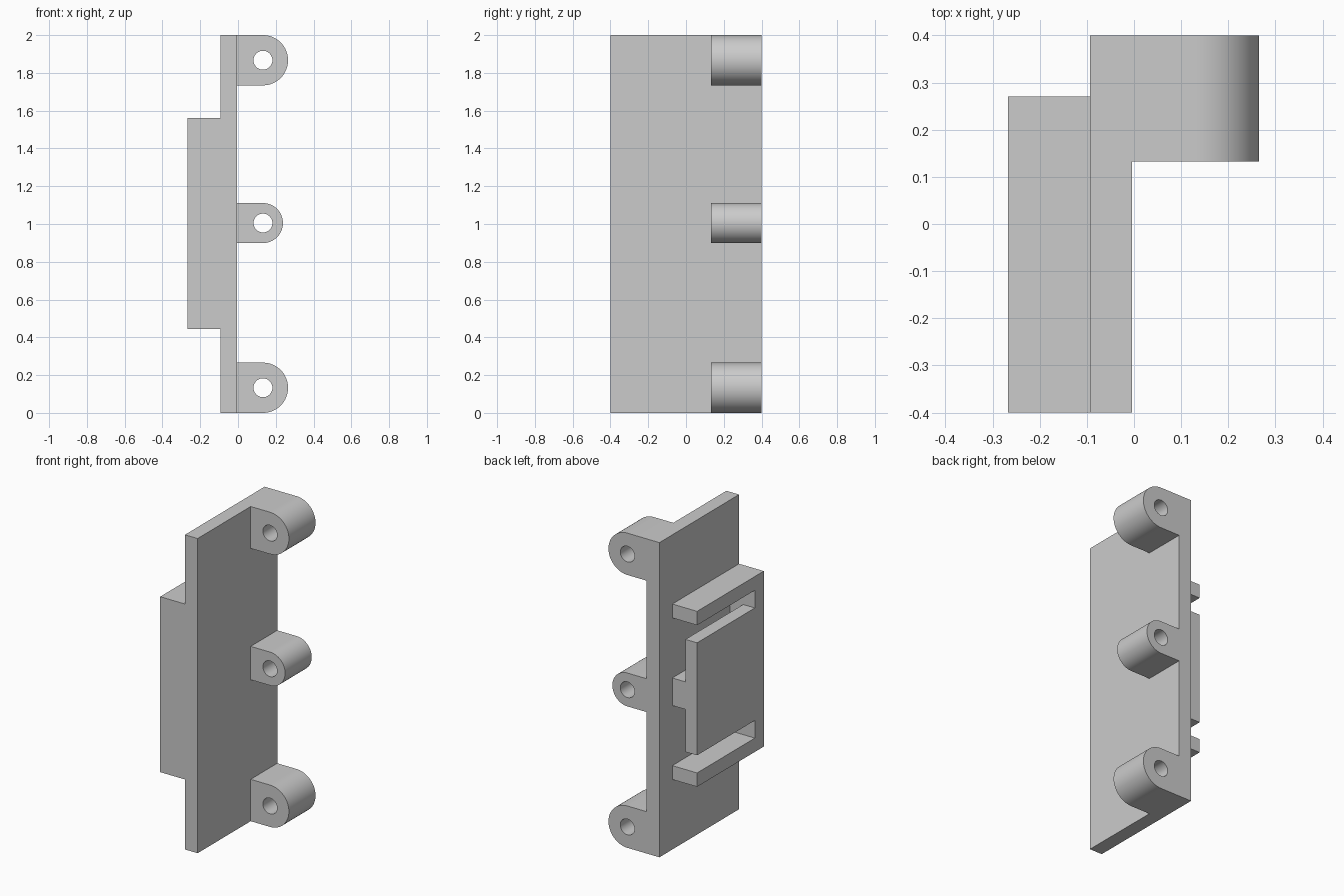
import bpy, bmesh, math
from mathutils import Vector, Matrix

cube = bpy.data.objects.get("Cube")
if cube:
    bpy.data.objects.remove(cube, do_unlink=True)

grey = bpy.data.materials.new("plain_grey")
grey.use_nodes = True
color = (0.6, 0.6, 0.6, 1)
grey.diffuse_color = color
grey.node_tree.nodes["Principled BSDF"].inputs["Base Color"].default_value = color


def finish(name, bm):
    bmesh.ops.recalc_face_normals(bm, faces=bm.faces)
    mesh = bpy.data.meshes.new(name)
    bm.to_mesh(mesh)
    bm.free()
    obj = bpy.data.objects.new(name, mesh)
    bpy.context.collection.objects.link(obj)
    mesh.materials.append(grey)
    return obj


def box(name, xs, ys, zs):
    bm = bmesh.new()
    lo, hi = map(Vector, zip(xs, ys, zs))
    bmesh.ops.create_cube(bm, size=1, matrix=Matrix.Translation((lo + hi) / 2)
                          @ Matrix.Diagonal((hi - lo).to_4d()))
    return finish(name, bm)


def extrude(name, loops, offset):
    """Fill closed loops (the first outer, others holes) and give them depth."""
    bm = bmesh.new()
    edges = []
    for loop in loops:
        verts = [bm.verts.new(p) for p in loop]
        edges += [bm.edges.new((a, b)) for a, b in zip(verts, verts[1:] + verts[:1])]
    bmesh.ops.triangle_fill(bm, edges=edges, use_beauty=True)
    moved = bmesh.ops.extrude_face_region(bm, geom=bm.faces[:], use_keep_orig=True)["geom"]
    bmesh.ops.translate(bm, verts=[g for g in moved if isinstance(g, bmesh.types.BMVert)],
                        vec=offset)
    flat = [e for e in bm.edges if len(e.link_faces) == 2 and e.calc_face_angle(1) < 0.001]
    return finish(name, bm)


def arc(cx, cz, y, r, start, end, n):
    angles = [start + (end - start) * i / n for i in range(n + 1)]
    return [(cx + r * math.cos(a), y, cz + r * math.sin(a)) for a in angles]


INNER, PLATE, OUTER = -0.004, -0.093, -0.267
FRONT, BACK = -0.4, 0.4
CLIP_END, WALL = 0.27, -0.31

# Main plate
box("back_plate", (PLATE, INNER), (FRONT, BACK), (0, 2))

# Rounded lugs with pin holes
for name, z, r in (("lower_lug", 0.133, 0.133), ("middle_lug", 1.005, 0.106),
                   ("upper_lug", 1.867, 0.133)):
    cx, y = 0.132, 0.133
    outline = [(INNER, y, z + r), (INNER, y, z - r)]
    outline += arc(cx, z, y, r, -math.pi / 2, math.pi / 2, 32)
    hole = arc(cx, z, y, 0.05, 0, math.tau, 40)[:-1]
    lug = extrude(name, [outline, hole], (0, BACK - y, 0))
    bpy.ops.object.select_all(action="DESELECT")
    lug.select_set(True)
    bpy.context.view_layer.objects.active = lug
    bpy.ops.object.shade_smooth_by_angle(angle=math.radians(30))

# C-shaped clip frame: end wall with an upper and a lower bar
bottom, top, bar = 0.445, 1.56, 0.088
frame = [(FRONT, bottom), (CLIP_END, bottom), (CLIP_END, bottom + bar), (WALL, bottom + bar),
         (WALL, top - bar), (CLIP_END, top - bar), (CLIP_END, top), (FRONT, top)]
extrude("clip_frame", [[(OUTER, y, z) for y, z in frame]], (PLATE - OUTER, 0, 0))

# Centre tongue, held off the plate by a rib
TONGUE = -0.185
box("clip_tongue", (OUTER, TONGUE), (WALL, CLIP_END), (0.645, 1.36))
box("tongue_rib", (TONGUE, PLATE), (WALL, CLIP_END), (0.915, 1.09))
